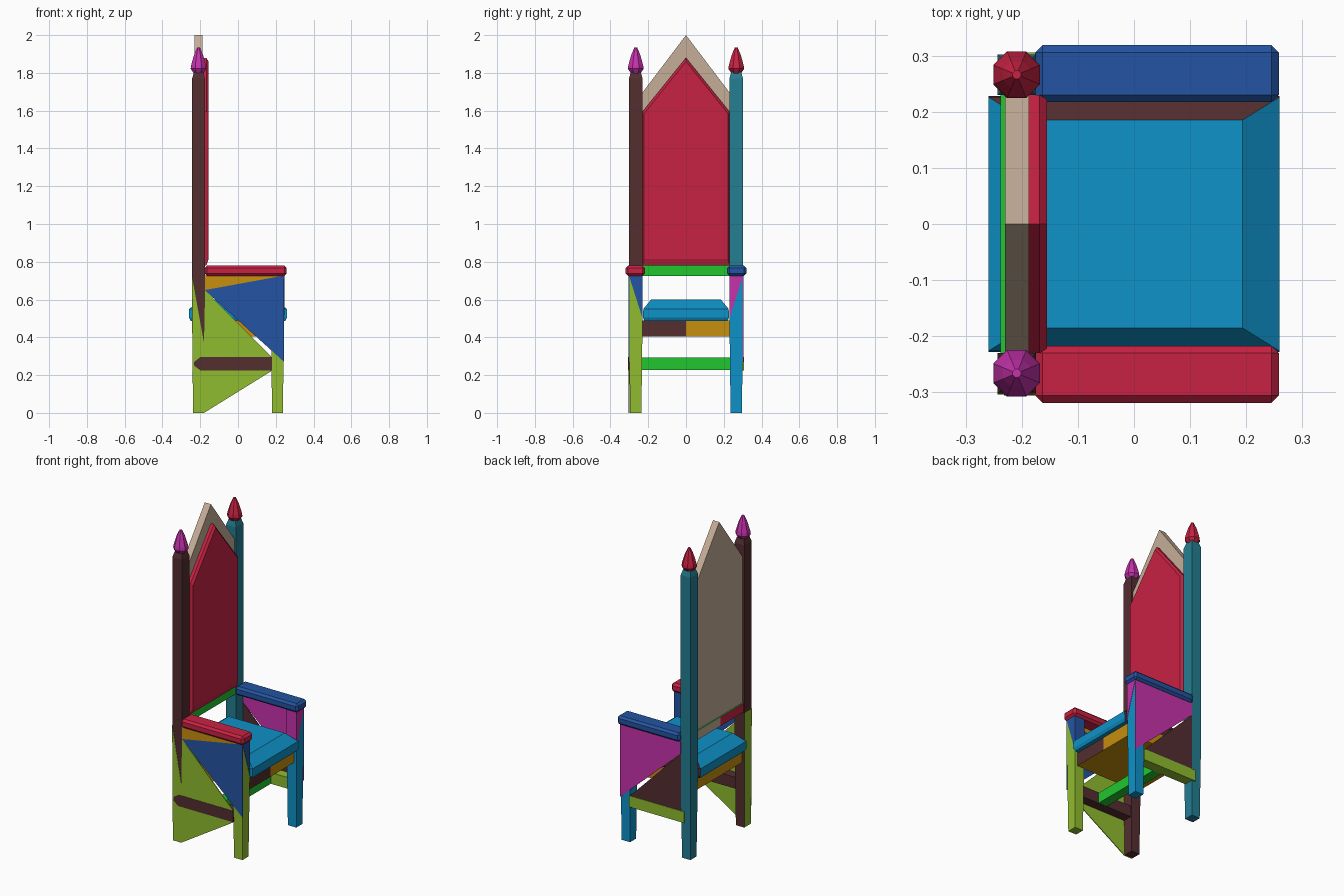
import bpy, bmesh, math
from mathutils import Vector

if "Cube" in bpy.data.objects:
    bpy.data.objects.remove(bpy.data.objects["Cube"], do_unlink=True)


def make_mat(name, rgb):
    lin = [((c / 255 + 0.055) / 1.055) ** 2.4 if c > 10 else c / 255 / 12.92 for c in rgb]
    m = bpy.data.materials.new(name)
    m.use_nodes = True
    m.diffuse_color = (*lin, 1)
    m.node_tree.nodes["Principled BSDF"].inputs["Base Color"].default_value = (*lin, 1)
    return m


BROWN = make_mat("dark_brown", (84, 46, 48))
CYAN = make_mat("cyan_blue", (14, 146, 200))
TEAL = make_mat("teal", (36, 126, 146))
RED = make_mat("crimson", (200, 34, 67))
TAN = make_mat("tan", (198, 174, 153))
GREEN = make_mat("green", (32, 198, 47))
OLIVE = make_mat("olive_green", (144, 188, 47))
ORANGE = make_mat("amber", (198, 142, 14))
BLUE = make_mat("royal_blue", (36, 84, 162))
MAGENTA = make_mat("magenta", (198, 50, 172))


def finish(name, bm, mats, rule=None):
    bmesh.ops.recalc_face_normals(bm, faces=bm.faces)
    bm.normal_update()
    if rule:
        for f in bm.faces:
            f.material_index = rule(f)
    me = bpy.data.meshes.new(name)
    bm.to_mesh(me)
    bm.free()
    for m in mats:
        me.materials.append(m)
    ob = bpy.data.objects.new(name, me)
    bpy.context.collection.objects.link(ob)
    return ob


def loft(name, rings, mats, rule=None):
    """Skin a stack of rings with the same point count and cap both ends."""
    bm = bmesh.new()
    rows = [[bm.verts.new(p) for p in r] for r in rings]
    n = len(rows[0])
    for a, b in zip(rows, rows[1:]):
        for i in range(n):
            bm.faces.new((a[i], a[(i + 1) % n], b[(i + 1) % n], b[i]))
    bm.faces.new(rows[0][::-1])
    bm.faces.new(rows[-1])
    return finish(name, bm, mats, rule)


def rect(cx, cy, hx, hy, z):
    return [(cx - hx, cy - hy, z), (cx + hx, cy - hy, z), (cx + hx, cy + hy, z), (cx - hx, cy + hy, z)]


def box(name, x, y, z, mats, rule=None, bevel=0):
    c = ((x[0] + x[1]) / 2, (y[0] + y[1]) / 2, (x[1] - x[0]) / 2, (y[1] - y[0]) / 2)
    ob = loft(name, [rect(*c, z[0]), rect(*c, z[1])], mats, rule)
    if bevel:
        mod = ob.modifiers.new("bevel", "BEVEL")
        mod.width, mod.segments = bevel, 1
    return ob


def side_plate(name, pts, y0, y1, mat):
    """Thin plate from an x-z outline."""
    return loft(name, [[(x, y, z) for x, z in pts] for y in (y0, y1)], [mat])


def front_plate(name, pts, x0, x1, mats, rule=None):
    """Slab from a y-z outline."""
    return loft(name, [[(x, y, z) for y, z in pts] for x in (x0, x1)], mats, rule)


# Parts repeated on both sides: s = -1 and s = +1 along y
sides = [
    (-1, "right", BROWN, MAGENTA, OLIVE, BLUE, RED, BROWN),
    (1, "left", TEAL, RED, CYAN, MAGENTA, BLUE, OLIVE),
]
for s, tag, post, tip, leg, panel, arm, bar in sides:
    cy = s * 0.266
    # Tall back post with tapered foot and chamfered top
    loft("back_post_" + tag,
         [rect(-0.209, cy, 0.029, 0.030, 0), rect(-0.209, cy, 0.034, 0.036, 0.5),
          rect(-0.209, cy, 0.034, 0.036, 0.72), rect(-0.209, cy, 0.034, 0.036, 1.77),
          rect(-0.209, cy, 0.024, 0.026, 1.805)],
         [post, OLIVE],
         lambda f: int(s < 0 and f.normal.x < -0.9 and f.calc_center_median().z < 0.72))
    # Eight-sided finial
    prof = [(0.026, 1.795), (0.045, 1.822), (0.042, 1.842), (0.026, 1.895), (0.008, 1.935)]
    loft("finial_" + tag,
         [[(-0.209 + r * math.cos(math.pi * (k + 0.5) / 4), cy + r * math.sin(math.pi * (k + 0.5) / 4), z)
           for k in range(8)] for r, z in prof], [tip])
    # Front leg
    loft("front_leg_" + tag,
         [rect(0.209, cy, 0.029, 0.030, 0), rect(0.209, cy, 0.034, 0.036, 0.5),
          rect(0.209, cy, 0.034, 0.036, 0.728)],
         [leg, panel],
         lambda f: int(f.calc_center_median().z > 0.55 and f.normal.y * s < -0.9))
    front_plate("front_leg_corner_" + tag,
                [(s * 0.23, 0.5), (s * 0.302, 0.727), (s * 0.23, 0.727)], 0.242, 0.245, [panel])
    # Armrest
    box("armrest_" + tag, (-0.176, 0.258), sorted((s * 0.217, s * 0.319)), (0.725, 0.78), [arm], bevel=0.013)
    # Lower side stretcher
    box("side_stretcher_" + tag, (-0.2, 0.18), sorted((s * 0.24, s * 0.306)), (0.225, 0.295), [bar])

# Side panels
side_plate("arm_panel_left", [(-0.176, 0.727), (0.244, 0.727), (0.244, 0.27), (-0.176, 0.65)],
           0.300, 0.304, MAGENTA)
side_plate("lower_panel_left", [(-0.176, 0.65), (0.175, 0.295), (-0.176, 0.295)], 0.299, 0.303, BROWN)
side_plate("arm_panel_right", [(-0.176, 0.65), (0.244, 0.727), (0.244, 0.27)], -0.304, -0.300, BLUE)
side_plate("arm_panel_wedge_right", [(-0.176, 0.65), (-0.176, 0.727), (0.244, 0.727)],
           -0.304, -0.300, ORANGE)
side_plate("lower_panel_right",
           [(-0.243, 0.72), (-0.18, 0.37), (-0.174, 0.65), (0.175, 0.3), (0.175, 0.22), (-0.18, 0), (-0.238, 0)],
           -0.304, -0.299, OLIVE)
# Pointed end of the right stretcher
side_plate("stretcher_tip_right", [(-0.2, 0.225), (-0.2, 0.295), (-0.232, 0.27), (-0.232, 0.25)],
           -0.306, -0.302, BROWN)

# Cross stretcher between the side stretchers
box("cross_stretcher", (0.0, 0.06), (-0.245, 0.245), (0.226, 0.292), [GREEN])

# Seat frame in two halves; the right half has a brown front
box("seat_frame_left", (-0.225, 0.225), (0, 0.235), (0.405, 0.49), [ORANGE])
box("seat_frame_right", (-0.225, 0.225), (-0.235, 0), (0.405, 0.49), [ORANGE, BROWN],
    lambda f: int(f.normal.x > 0.9))

# Seat cushion with sloped edges, brown along its left side
loft("seat_cushion",
     [rect(0, 0, 0.25, 0.22, 0.487), rect(0, 0, 0.259, 0.228, 0.505),
      rect(0, 0, 0.259, 0.226, 0.55), rect(0, 0, 0.193, 0.185, 0.6)],
     [CYAN, BROWN], lambda f: int(f.calc_center_median().y > 0.15))

# Bottom rail of the backrest: green in front, tan and crimson behind
for tag, y, m in (("left", (0, 0.235), TAN), ("right", (-0.235, 0), RED)):
    box("back_rail_" + tag, (-0.238, -0.18), y, (0.725, 0.782), [GREEN, m],
        lambda f: int(f.normal.x < -0.9))

# Pointed backrest board
front_plate("backrest_board", [(-0.235, 0.77), (0.235, 0.77), (0.235, 1.69), (0, 2.0), (-0.235, 1.69)],
            -0.23, -0.187, [TAN])

# Padded backrest cushion with a narrow sloped border
outer = [(-0.23, 0.78), (0.23, 0.78), (0.23, 1.595), (0, 1.88), (-0.23, 1.595)]
inner = [(-0.222, 0.815), (0.222, 0.815), (0.222, 1.585), (0, 1.86), (-0.222, 1.585)]
loft("backrest_cushion",
     [[(x, y, z) for y, z in pts] for x, pts in ((-0.19, outer), (-0.168, outer), (-0.155, inner))], [RED])
